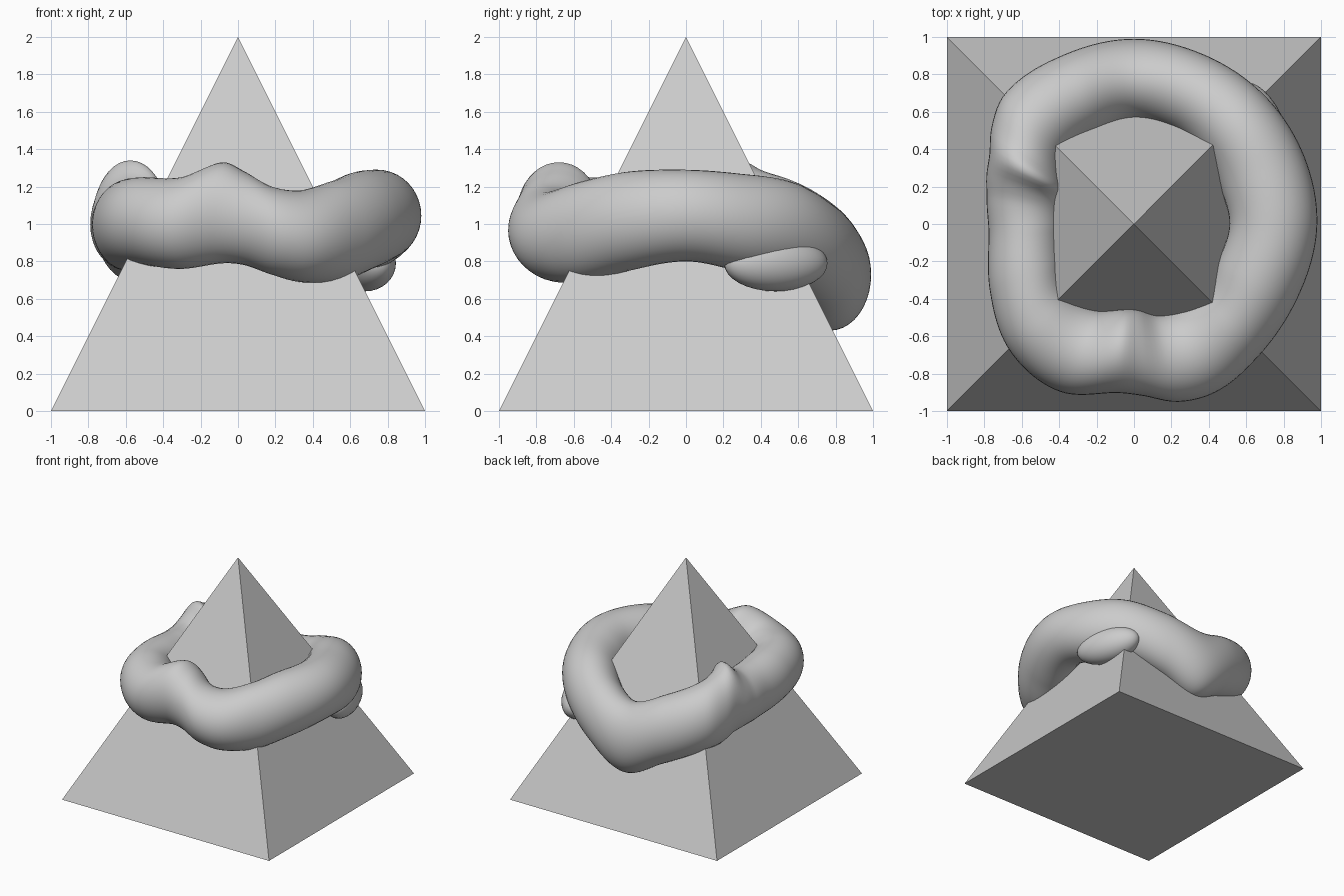
import bpy, bmesh
from math import sin, cos, pi, radians
from mathutils import Vector

if "Cube" in bpy.data.objects:
    bpy.data.objects.remove(bpy.data.objects["Cube"])

# Pyramid: four-sided cone with flat faces
bpy.ops.mesh.primitive_cone_add(vertices=4, radius1=2 ** 0.5, radius2=0, depth=2,
                                location=(0, 0, 1), rotation=(0, 0, pi / 4))
bpy.context.object.name = "pyramid"

# Lumpy ring: angle, inner radius, outer radius, bottom z, top z
STATIONS = [
    (0, .51, .98, .80, 1.29), (22, .50, .98, .75, 1.27), (45, .53, .98, .70, 1.23),
    (68, .55, .98, .57, 1.12), (90, .55, .99, .43, 1.03), (112, .53, .98, .56, 1.13),
    (135, .52, .98, .68, 1.24), (146, .46, .92, .70, 1.29), (154, .42, .86, .73, 1.34),
    (162, .40, .83, .75, 1.26), (170, .38, .80, .75, 1.22), (185, .38, .78, .75, 1.22),
    (205, .42, .85, .77, 1.24), (226, .50, .95, .78, 1.25), (246, .50, .98, .76, 1.25),
    (263, .46, .91, .79, 1.33), (273, .46, .92, .78, 1.28), (284, .50, .98, .73, 1.20),
    (296, .51, 1.0, .69, 1.18), (314, .52, .97, .69, 1.23), (335, .49, .96, .75, 1.28),
]


def station(t):
    """Smooth periodic interpolation of the ring section at angle t (degrees)."""
    n = len(STATIONS)

    def get(i):
        s = STATIONS[i % n]
        return s[0] + 360 * (i // n), Vector(s[1:])

    i = max(k for k in range(n) if STATIONS[k][0] <= t)
    (a0, p0), (a1, p1), (a2, p2), (a3, p3) = [get(i + d) for d in (-1, 0, 1, 2)]
    h = a2 - a1
    u = (t - a1) / h
    m1, m2 = (p2 - p0) / (a2 - a0) * h, (p3 - p1) / (a3 - a1) * h
    return (p1 * (2 * u**3 - 3 * u**2 + 1) + m1 * (u**3 - 2 * u**2 + u)
            + p2 * (3 * u**2 - 2 * u**3) + m2 * (u**3 - u**2))


def make_ring(segments=180, sides=40):
    bm = bmesh.new()
    loops = []
    for k in range(segments):
        t = 360 * k / segments
        inner, outer, low, top = station(t)
        a = radians(t)
        loop = []
        for j in range(sides):
            b = 2 * pi * j / sides
            r = (inner + outer) / 2 + (outer - inner) / 2 * cos(b)
            z = (low + top) / 2 + (top - low) / 2 * sin(b)
            loop.append(bm.verts.new((r * cos(a), r * sin(a), z)))
        loops.append(loop)
    for k in range(segments):
        p, q = loops[k], loops[(k + 1) % segments]
        for j in range(sides):
            m = (j + 1) % sides
            bm.faces.new((p[j], q[j], q[m], p[m])).smooth = True
    mesh = bpy.data.meshes.new("lumpy_ring")
    bm.to_mesh(mesh)
    bm.free()
    bpy.context.collection.objects.link(bpy.data.objects.new("lumpy_ring", mesh))


make_ring()

# Hanging bulge under the back right of the ring
bpy.ops.mesh.primitive_uv_sphere_add(segments=32, ring_count=16, radius=1,
                                     location=(.68, .48, .79), rotation=(0, 0, radians(20)))
bulge = bpy.context.object
bulge.name = "ring_bulge"
bulge.scale = (.14, .29, .15)
bpy.ops.object.shade_smooth()
